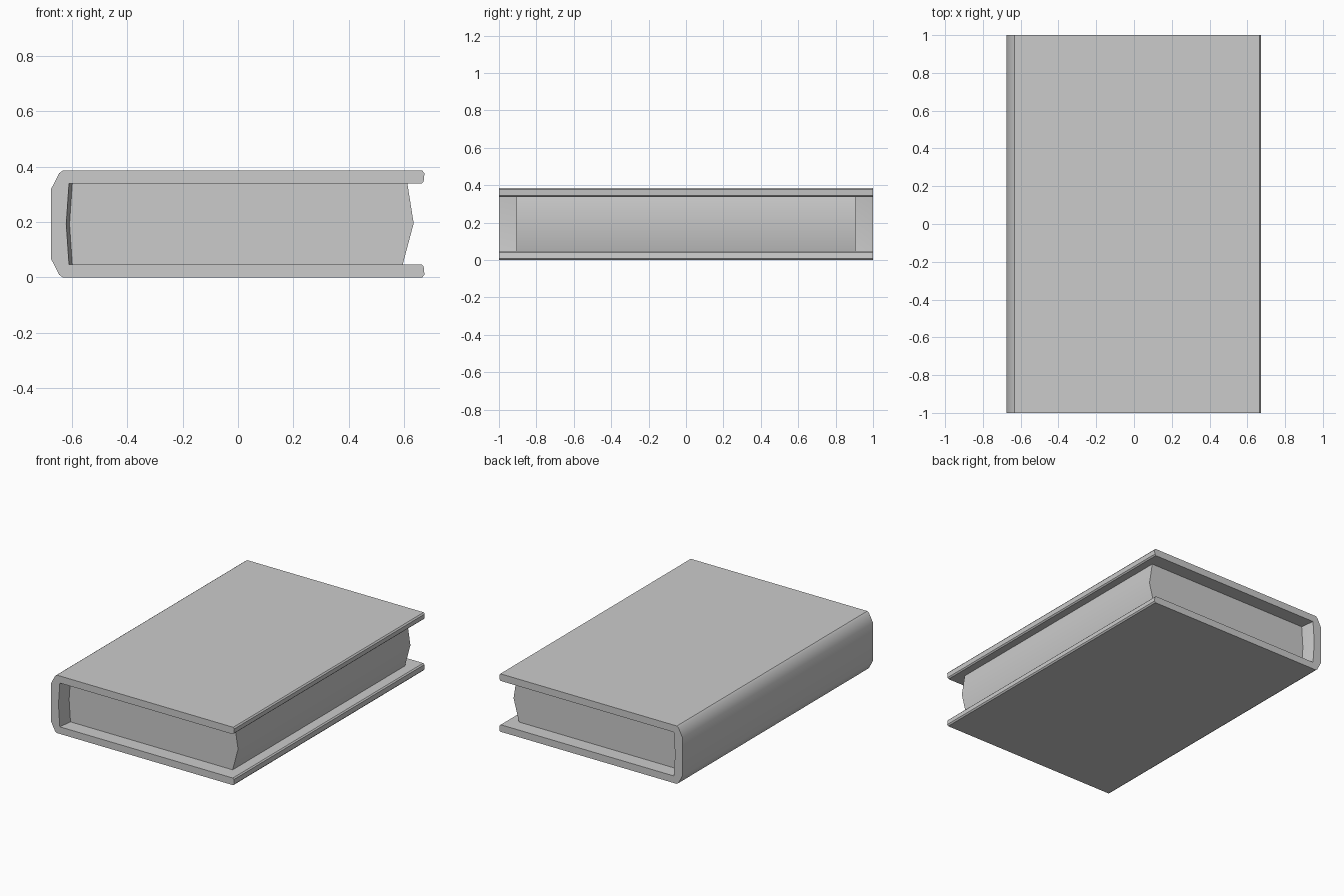
import bpy, bmesh

# Remove the default cube
cube = bpy.data.objects.get("Cube")
if cube:
    bpy.data.objects.remove(cube, do_unlink=True)

# Single grey for the whole book
grey = bpy.data.materials.new("plain_grey")
grey.use_nodes = True
colour = (0.6, 0.6, 0.6, 1)
grey.diffuse_color = colour
grey.node_tree.nodes["Principled BSDF"].inputs["Base Color"].default_value = colour


def loft(name, sections):
    """Skin matching x-z outlines placed at successive y positions."""
    bm = bmesh.new()
    rings = [[bm.verts.new((x, y, z)) for x, z in pts] for y, pts in sections]
    n = len(rings[0])
    for a, b in zip(rings, rings[1:]):
        for i in range(n):
            j = (i + 1) % n
            bm.faces.new((a[i], a[j], b[j], b[i]))
    bm.faces.new(rings[0])
    bm.faces.new(rings[-1])
    bmesh.ops.recalc_face_normals(bm, faces=bm.faces)
    mesh = bpy.data.meshes.new(name)
    bm.to_mesh(mesh)
    bm.free()
    mesh.materials.append(grey)
    obj = bpy.data.objects.new(name, mesh)
    bpy.context.collection.objects.link(obj)
    bpy.ops.object.select_all(action="DESELECT")
    obj.select_set(True)
    bpy.context.view_layer.objects.active = obj
    bpy.ops.object.shade_smooth_by_angle()
    return obj


HEIGHT = 0.385


def cover_outline(inset):
    """Upper half of the wrap-around cover, mirrored to the lower half."""
    outer = [(0.665, 0.385), (-0.633, 0.385), (-0.645, 0.376), (-0.675, 0.318)]
    inner = [(-0.61 + inset, 0.338), (0.662, 0.338), (0.67, 0.346), (0.673, 0.376)]
    flip = lambda pts: [(x, HEIGHT - z) for x, z in reversed(pts)]
    middle = [(-0.62 + inset, HEIGHT / 2)]
    return outer + flip(outer) + flip(inner) + middle + inner


# Cover: boards and spine, the inside of the spine thickening to meet the pages
loft("cover", [(-1, cover_outline(0)), (-0.905, cover_outline(0.012)),
               (0.905, cover_outline(0.012)), (1, cover_outline(0))])

# Page block with curved fore-edge, set in from the cover's ends
pages = [(-0.61, 0.34), (-0.63, 0.195), (-0.61, 0.045),
         (0.594, 0.045), (0.634, 0.195), (0.611, 0.34)]
loft("pages", [(-0.905, pages), (0.905, pages)])
